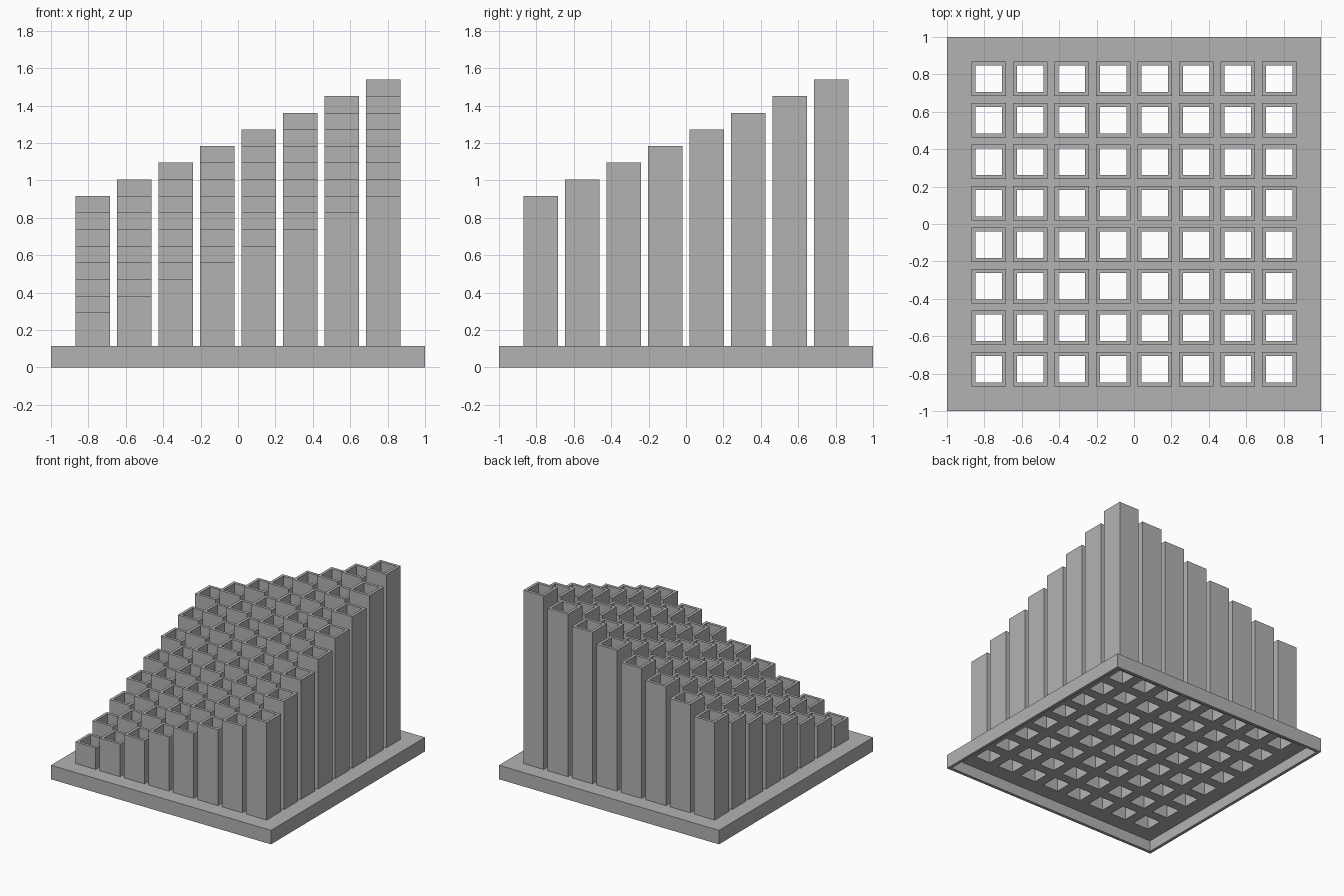
import bpy
import bmesh

COUNT = 8          # tubes per side
PITCH = 0.222      # spacing between tube centres
OUTER = 0.093      # half width of a tube
INNER = 0.07       # half width of its bore
WALL = 0.025       # tray shell thickness
DECK = 0.115       # top of the tray
CEILING = DECK - WALL
FIRST_TOP = 0.293  # height of the shortest tube
STEP = 0.089       # rise per row and per column

cube = bpy.data.objects.get("Cube")
if cube:
    bpy.data.objects.remove(cube, do_unlink=True)

grey = bpy.data.materials.new("plain_grey")
grey.use_nodes = True
colour = (0.45, 0.45, 0.45, 1)
grey.diffuse_color = colour
grey.node_tree.nodes["Principled BSDF"].inputs["Base Color"].default_value = colour

centres = [(i - (COUNT - 1) / 2) * PITCH for i in range(COUNT)]


def finish(bm, name):
    bmesh.ops.remove_doubles(bm, verts=bm.verts, dist=0.0001)
    bmesh.ops.recalc_face_normals(bm, faces=bm.faces)
    mesh = bpy.data.meshes.new(name)
    bm.to_mesh(mesh)
    bm.free()
    mesh.materials.append(grey)
    obj = bpy.data.objects.new(name, mesh)
    bpy.context.collection.objects.link(obj)
    return obj


def loop(bm, half, z, x=0, y=0):
    corners = ((-1, -1), (1, -1), (1, 1), (-1, 1))
    return [bm.verts.new((x + half * a, y + half * b, z)) for a, b in corners]


def skin(bm, loops):
    """Join successive square loops with quads."""
    for low, high in zip(loops, loops[1:]):
        for k in range(4):
            n = (k + 1) % 4
            bm.faces.new((low[k], low[n], high[n], high[k]))


def pierced_sheet(bm, half, hole, z):
    """Flat square sheet with a square opening at every tube."""
    cuts = [-half] + [c + s * hole for c in centres for s in (-1, 1)] + [half]
    grid = [[bm.verts.new((x, y, z)) for y in cuts] for x in cuts]
    for i in range(len(cuts) - 1):
        for j in range(len(cuts) - 1):
            if i % 2 and j % 2:
                continue
            bm.faces.new((grid[i][j], grid[i + 1][j],
                          grid[i + 1][j + 1], grid[i][j + 1]))


# Hollow tray, open below, pierced for the tubes
bm = bmesh.new()
pierced_sheet(bm, 1, OUTER, DECK)
pierced_sheet(bm, 1 - WALL, INNER, CEILING)
skin(bm, [loop(bm, 1, DECK), loop(bm, 1, 0),
          loop(bm, 1 - WALL, 0), loop(bm, 1 - WALL, CEILING)])
# Bore sides through the deck thickness, closing the shell
for x in centres:
    for y in centres:
        skin(bm, [loop(bm, OUTER, DECK, x, y), loop(bm, INNER, DECK, x, y),
                  loop(bm, INNER, CEILING, x, y)])
finish(bm, "tray")

# Square tubes rising towards the back left corner
for i, x in enumerate(centres):
    for j, y in enumerate(centres):
        top = FIRST_TOP + STEP * (i + j)
        bm = bmesh.new()
        rings = [loop(bm, OUTER, DECK, x, y), loop(bm, OUTER, top, x, y),
                 loop(bm, INNER, top, x, y), loop(bm, INNER, DECK, x, y)]
        skin(bm, rings + rings[:1])
        finish(bm, f"tube_column_{i + 1}_row_{j + 1}")
